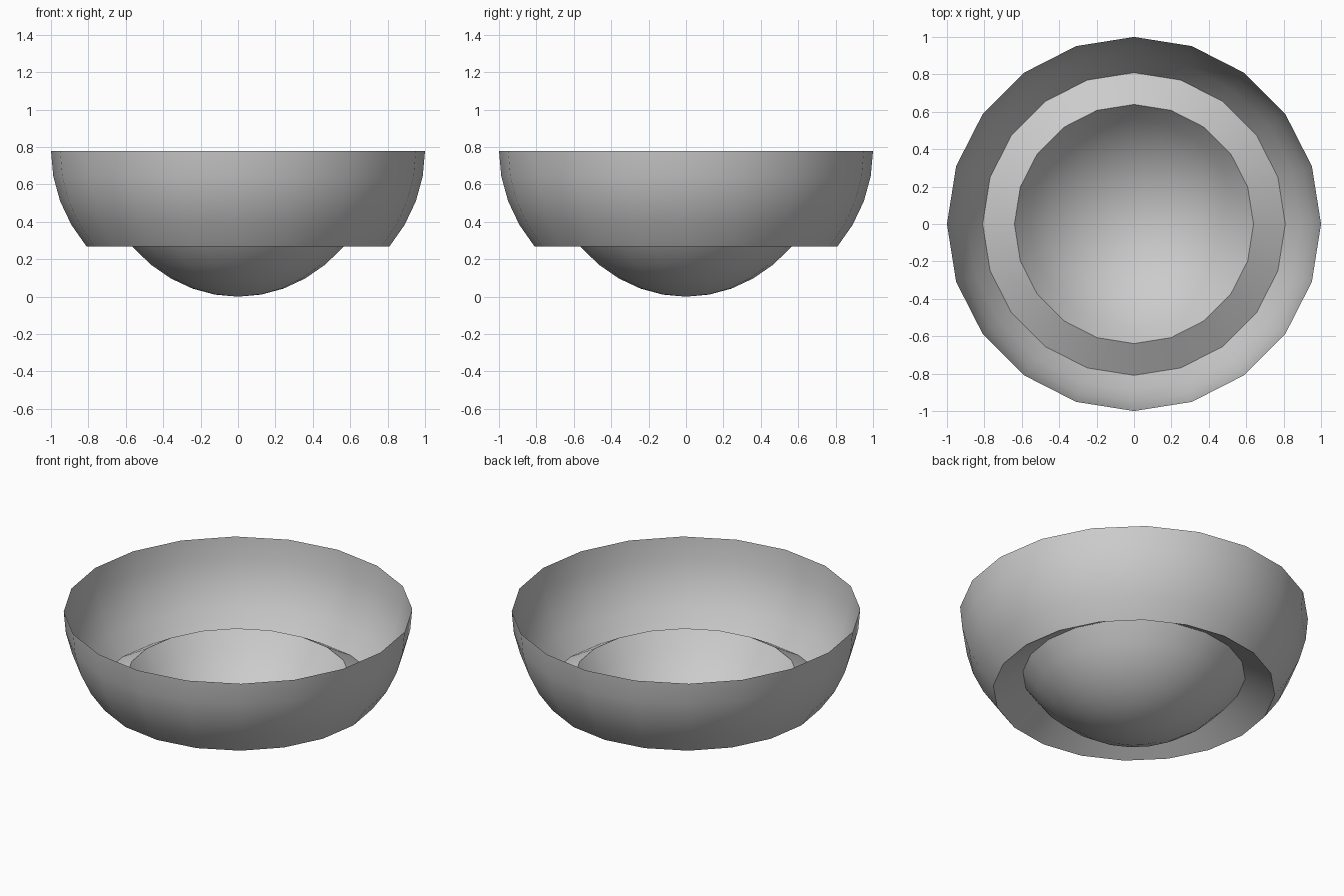
import bpy, bmesh
from math import sin, cos, pi, radians

if "Cube" in bpy.data.objects:
    bpy.data.objects.remove(bpy.data.objects["Cube"])

SIDES = 20

# Half profile (radius, height): outer wall, then the inset cap, 9 degree rings
wall = [(sin(radians(a)), 0.78 - 0.872 * cos(radians(a))) for a in (90, 81, 72, 63, 54)]
cap = [(0.79 * sin(radians(a)), 0.89 * (1 - cos(radians(a)))) for a in (54, 45, 36, 27, 18, 9)]


def lathe(name, profile):
    bm = bmesh.new()
    rings = [[bm.verts.new((r * cos(2 * pi * i / SIDES), r * sin(2 * pi * i / SIDES), z))
              for i in range(SIDES)] for r, z in profile]
    for top, low in zip(rings, rings[1:]):
        for i in range(SIDES):
            j = (i + 1) % SIDES
            bm.faces.new((top[i], low[i], low[j], top[j]))
    # close the bottom pole with a fan
    pole = bm.verts.new((0, 0, 0))
    for i in range(SIDES):
        bm.faces.new((rings[-1][i], pole, rings[-1][(i + 1) % SIDES]))
    bm.normal_update()
    mesh = bpy.data.meshes.new(name)
    bm.to_mesh(mesh)
    bm.free()
    obj = bpy.data.objects.new(name, mesh)
    bpy.context.collection.objects.link(obj)
    return obj


# Open thin bowl; the ring rising inward joins the wall to the cap
bowl = lathe("bowl", wall + cap)
bpy.context.view_layer.objects.active = bowl
bowl.select_set(True)
bpy.ops.object.shade_smooth_by_angle(angle=radians(40))
